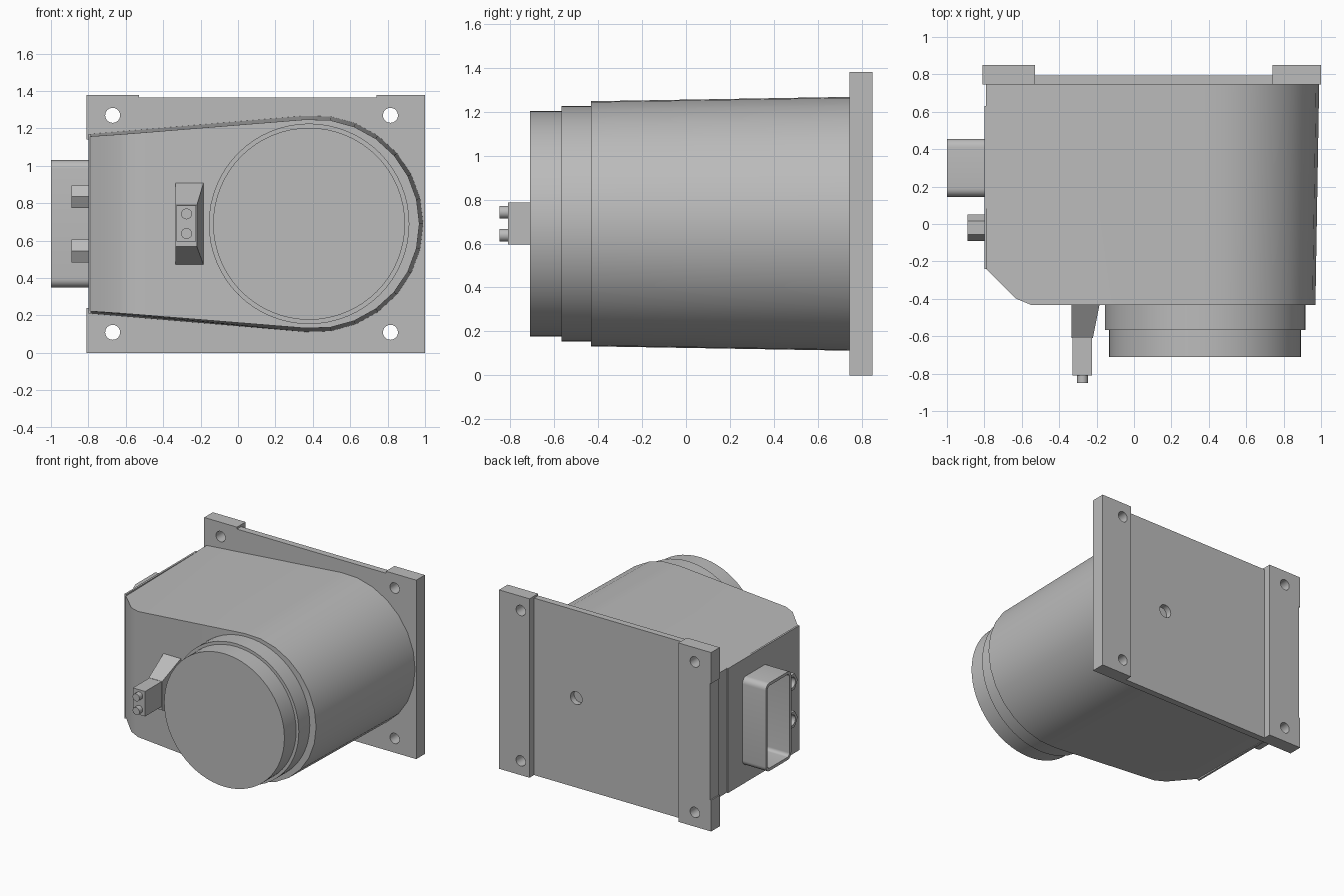
import bpy, bmesh
from math import sin, cos, pi, radians
from mathutils import Vector

default = bpy.data.objects.get("Cube")
if default:
    bpy.data.objects.remove(default, do_unlink=True)

GREY = (0.5, 0.5, 0.5, 1)
metal = bpy.data.materials.new("plain grey")
metal.use_nodes = True
metal.diffuse_color = GREY
metal.node_tree.nodes["Principled BSDF"].inputs["Base Color"].default_value = GREY

PLACE = {
    "x": lambda u, v, w: (w, u, v),
    "y": lambda u, v, w: (u, w, v),
    "z": lambda u, v, w: (u, v, w),
}


def loft(name, axis, start, end, first, second=None, cuts=()):
    """Solid between two matching outlines, optionally trimmed by planes."""
    bm = bmesh.new()
    rings = []
    for w, pts in ((start, first), (end, second or first)):
        rings.append([bm.verts.new(PLACE[axis](u, v, w)) for u, v in pts])
    n = len(first)
    bm.faces.new(rings[0])
    bm.faces.new(rings[1])
    for i in range(n):
        j = (i + 1) % n
        bm.faces.new((rings[0][i], rings[0][j], rings[1][j], rings[1][i]))
    bmesh.ops.recalc_face_normals(bm, faces=bm.faces[:])
    for point, normal in cuts:
        geom = bm.verts[:] + bm.edges[:] + bm.faces[:]
        bmesh.ops.bisect_plane(bm, geom=geom, plane_co=Vector(point),
                               plane_no=Vector(normal), clear_outer=True)
        bmesh.ops.holes_fill(bm, edges=[e for e in bm.edges if e.is_boundary])
    bmesh.ops.recalc_face_normals(bm, faces=bm.faces[:])
    mesh = bpy.data.meshes.new(name)
    bm.to_mesh(mesh)
    bm.free()
    mesh.materials.append(metal)
    obj = bpy.data.objects.new(name, mesh)
    bpy.context.collection.objects.link(obj)
    return obj


def circle(u, v, r, n=64):
    return [(u + r * cos(2 * pi * i / n), v + r * sin(2 * pi * i / n)) for i in range(n)]


def rect(u0, u1, v0, v1):
    return [(u0, v0), (u1, v0), (u1, v1), (u0, v1)]


def round_rect(u0, u1, v0, v1, r, steps=6):
    pts = []
    corners = ((u1 - r, v1 - r), (u0 + r, v1 - r), (u0 + r, v0 + r), (u1 - r, v0 + r))
    for k, (cu, cv) in enumerate(corners):
        for i in range(steps + 1):
            a = (k + i / steps) * pi / 2
            pts.append((cu + r * cos(a), cv + r * sin(a)))
    return pts


def carve(obj, *cutters):
    """Subtract the cutters and remove them."""
    bpy.context.view_layer.objects.active = obj
    for cutter in cutters:
        cutter.hide_render = True
        mod = obj.modifiers.new("cut", "BOOLEAN")
        mod.operation = "DIFFERENCE"
        mod.solver = "EXACT"
        mod.object = cutter
        bpy.ops.object.modifier_apply(modifier=mod.name)
        bpy.data.objects.remove(cutter, do_unlink=True)


MID = 0.69      # height of the main axis
AXIS_X = 0.38   # drum centre

# Mounting plate with two raised rear pads
plate = loft("mounting_plate", "z", 0, 1.38, [
    (-0.81, 0.745), (1, 0.745), (1, 0.85), (0.74, 0.85),
    (0.74, 0.795), (-0.53, 0.795), (-0.53, 0.85), (-0.81, 0.85)])
holes = [loft("hole_cutter", "y", 0.6, 1, circle(x, z, 0.04, 32))
         for x in (-0.67, 0.815) for z in (0.11, 1.27)]
carve(plate,
      loft("top_relief", "y", 0.6, 1, rect(-0.53, 0.74, 1.365, 1.5)),
      loft("side_relief", "y", 0.6, 1, rect(-0.9, -0.8, 0.24, 1.14)),
      loft("centre_bore", "y", 0.6, 1, circle(AXIS_X, MID, 0.05, 32)),
      *holes)


# Drafted housing: round on one side, narrowing to a flat end
def housing_outline(r, half_end):
    arc = [radians(-95 + 190 * i / 14) for i in range(15)]
    pts = [(0.41 + r * cos(a), MID + r * sin(a)) for a in arc]
    return pts + [(-0.79, MID + half_end), (-0.79, MID - half_end)]


loft("housing", "y", 0.75, -0.433,
     housing_outline(0.58, 0.48), housing_outline(0.56, 0.465),
     cuts=[((-0.79, -0.24, 0), (-1, -1, 0)),
           ((-0.64, -0.395, 0), (-0.42, -1, 0))])

# Stepped drum on the front
loft("drum_collar", "y", -0.42, -0.567, circle(AXIS_X, MID, 0.536))
loft("drum_cap", "y", -0.56, -0.71, circle(AXIS_X, MID, 0.513))

# Thin cover on the flat end
loft("end_cover", "x", -0.8, -0.785, rect(-0.24, 0.63, 0.21, 1.17))

# Open rectangular socket on the end cover
socket = loft("socket_shell", "x", -1, -0.79, round_rect(0.145, 0.455, 0.35, 1.03, 0.045))
carve(socket, loft("socket_cutter", "x", -1.1, -0.81,
                   round_rect(0.167, 0.433, 0.372, 1.008, 0.025)))

# Hexagonal fittings beside the socket
for label, z in (("lower", 0.545), ("upper", 0.835)):
    fitting = loft(label + "_hex_fitting", "x", -0.89, -0.79, circle(-0.02, z, 0.07, 6))
    carve(fitting, loft("fitting_cutter", "x", -1, -0.82, circle(-0.02, z, 0.042, 24)))

# Tapered front outlet with its plug and two pins
loft("outlet_base", "y", -0.42, -0.61,
     rect(-0.333, -0.182, 0.465, 0.917), rect(-0.333, -0.22, 0.568, 0.79))
loft("outlet_plug", "y", -0.6, -0.81, rect(-0.33, -0.225, 0.595, 0.788))
for label, z in (("lower", 0.638), ("upper", 0.743)):
    loft(label + "_pin", "y", -0.8, -0.85, circle(-0.275, z, 0.029, 24))

# Smooth the curves and keep the edges sharp
for obj in bpy.context.collection.objects:
    if obj.type == "MESH":
        bpy.ops.object.select_all(action="DESELECT")
        obj.select_set(True)
        bpy.context.view_layer.objects.active = obj
        bpy.ops.object.shade_smooth_by_angle(angle=radians(28))
